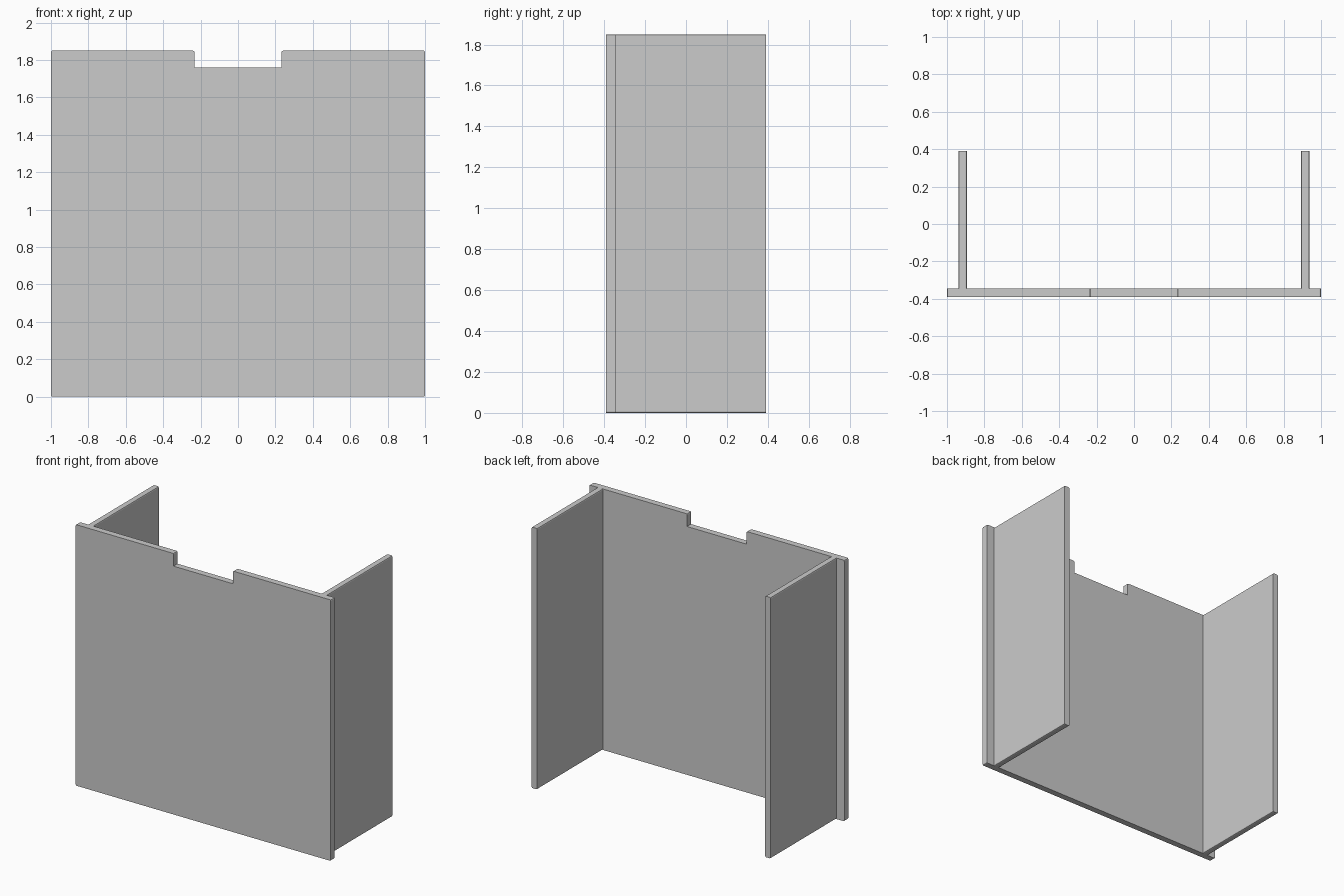
import bpy, bmesh

if "Cube" in bpy.data.objects:
    bpy.data.objects.remove(bpy.data.objects["Cube"])

BEVEL = 0.008


def extruded_panel(name, profile, y0, y1):
    """Extrude an x-z outline along y and ease its outer long edges."""
    bm = bmesh.new()
    face = bm.faces.new([bm.verts.new((x, y0, z)) for x, z in profile])
    ext = bmesh.ops.extrude_face_region(bm, geom=[face])
    moved = [g for g in ext["geom"] if isinstance(g, bmesh.types.BMVert)]
    bmesh.ops.translate(bm, verts=moved, vec=(0, y1 - y0, 0))
    bmesh.ops.recalc_face_normals(bm, faces=bm.faces)
    long_edges = [e for e in bm.edges
                  if abs(e.verts[0].co.y - e.verts[1].co.y) > 0.01 and e.is_convex]
    bmesh.ops.bevel(bm, geom=long_edges, offset=BEVEL, segments=2,
                    profile=0.5, affect='EDGES')
    mesh = bpy.data.meshes.new(name)
    bm.to_mesh(mesh)
    bm.free()
    obj = bpy.data.objects.new(name, mesh)
    bpy.context.collection.objects.link(obj)
    return obj


H, NOTCH_Z, NOTCH_X = 1.85, 1.76, 0.233
FRONT, INNER, BACK = -0.39, -0.345, 0.39

# Front panel with a shallow notch in the top edge
extruded_panel("front_panel",
               [(-1, 0), (1, 0), (1, H), (NOTCH_X, H), (NOTCH_X, NOTCH_Z),
                (-NOTCH_X, NOTCH_Z), (-NOTCH_X, H), (-1, H)],
               FRONT, INNER)

# Two side panels standing behind the front panel
for label, s in (("left", -1), ("right", 1)):
    a, b = sorted((s * 0.894, s * 0.937))
    extruded_panel(label + "_side_panel",
                   [(a, 0), (b, 0), (b, H), (a, H)], INNER, BACK)
